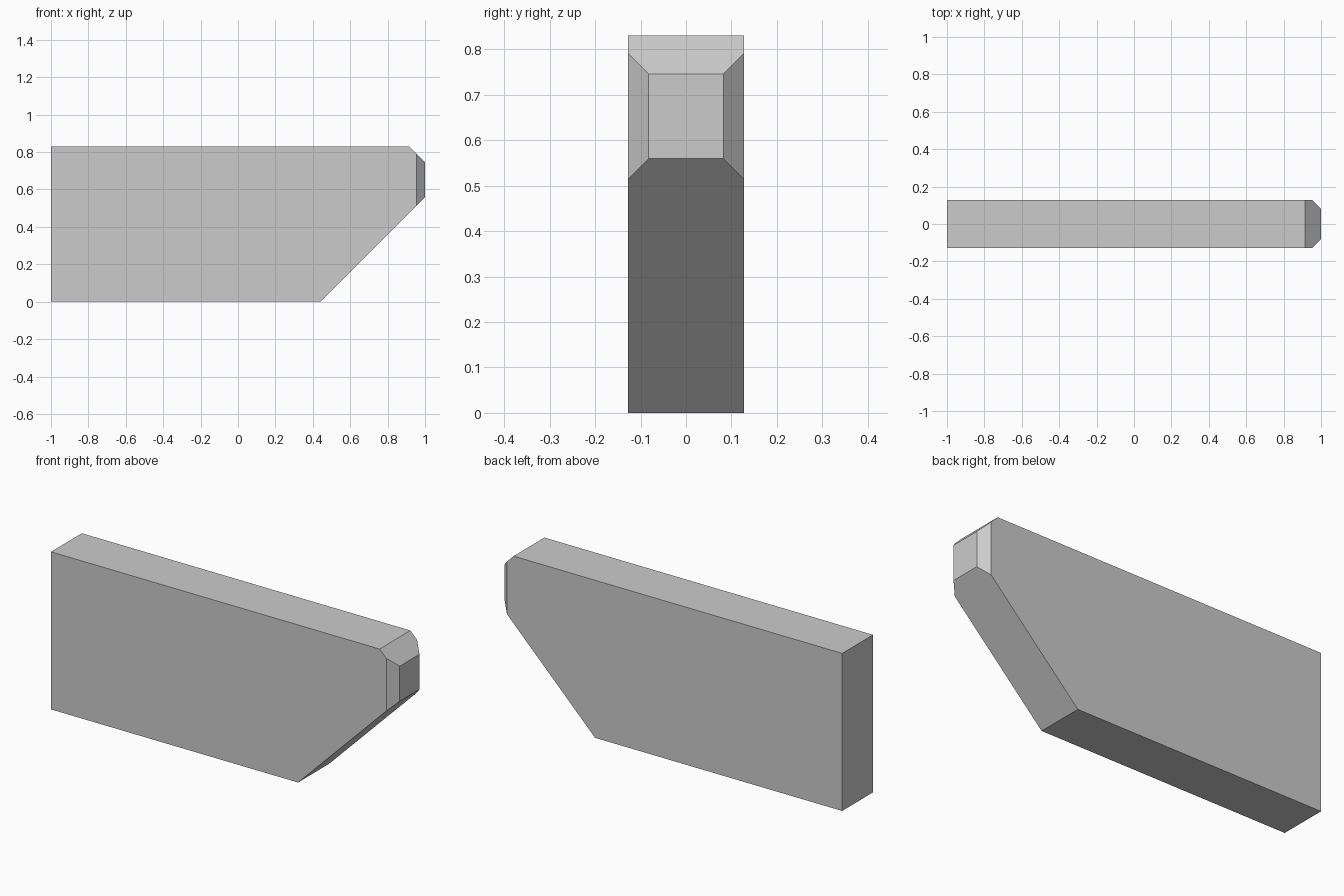
import bpy, bmesh

if "Cube" in bpy.data.objects:
    bpy.data.objects.remove(bpy.data.objects["Cube"])

HALF_W = 0.128   # half thickness in y
BEVEL = 0.046    # chamfer on the nose's upright edges

# Side outline (x, z): slab with sloped underside and clipped top nose
outline = [(-1, 0), (0.44, 0), (1, 0.56), (1, 0.745), (0.915, 0.83), (-1, 0.83)]

bm = bmesh.new()
face = bm.faces.new([bm.verts.new((x, -HALF_W, z)) for x, z in outline])
ext = bmesh.ops.extrude_face_region(bm, geom=[face])
bmesh.ops.translate(bm, vec=(0, 2 * HALF_W, 0),
                    verts=[g for g in ext["geom"] if isinstance(g, bmesh.types.BMVert)])

# Chamfer both upright edges of the nose with slicing planes
for side in (-1, 1):
    cut = bmesh.ops.bisect_plane(
        bm, geom=bm.verts[:] + bm.edges[:] + bm.faces[:], dist=1e-5,
        plane_co=(1, side * (HALF_W - BEVEL), 0), plane_no=(1, side, 0),
        clear_outer=True)
    edges = [g for g in cut["geom_cut"] if isinstance(g, bmesh.types.BMEdge)]
    bmesh.ops.holes_fill(bm, edges=edges, sides=0)

bmesh.ops.recalc_face_normals(bm, faces=bm.faces[:])
mesh = bpy.data.meshes.new("chamfered_slab")
bm.to_mesh(mesh)
bm.free()
bpy.context.collection.objects.link(bpy.data.objects.new("chamfered_slab", mesh))
